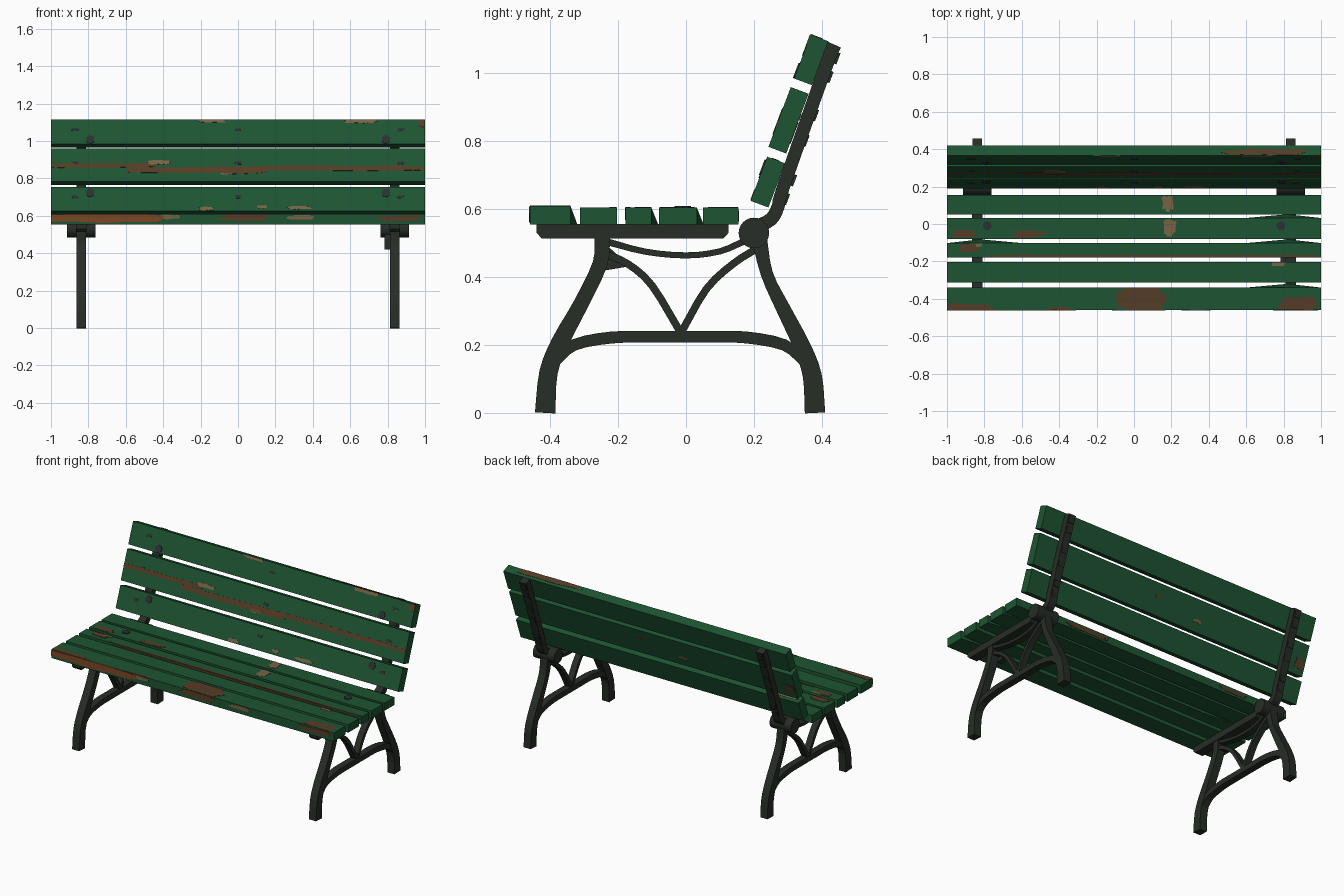
import bpy, bmesh, math, random
from mathutils import Matrix, Vector

random.seed(4)
if "Cube" in bpy.data.objects:
    bpy.data.objects.remove(bpy.data.objects["Cube"])


def material(name, rgb):
    m = bpy.data.materials.new(name)
    m.use_nodes = True
    m.diffuse_color = (*rgb, 1)
    m.node_tree.nodes["Principled BSDF"].inputs["Base Color"].default_value = (*rgb, 1)
    return m


GREEN = material("green_paint", (0.0125, 0.09, 0.032))
IRON = material("dark_iron", (0.02, 0.026, 0.019))
BOLT = material("bolt_grey", (0.025, 0.03, 0.028))
RUST = material("bare_brown_wood", (0.09, 0.046, 0.019))
ORANGE = material("orange_wood", (0.2, 0.062, 0.018))
TAN = material("pale_wood", (0.18, 0.125, 0.06))


def finish(bm, name, mat, matrix=Matrix()):
    bmesh.ops.recalc_face_normals(bm, faces=bm.faces)
    mesh = bpy.data.meshes.new(name)
    bm.to_mesh(mesh)
    bm.free()
    mesh.materials.append(mat)
    ob = bpy.data.objects.new(name, mesh)
    ob.matrix_world = matrix
    bpy.context.collection.objects.link(ob)
    return ob


def extrude_outline(name, pts, step, mat, matrix=Matrix()):
    """Closed solid from an outline and an extrusion vector."""
    bm = bmesh.new()
    face = bm.faces.new([bm.verts.new(p) for p in pts])
    out = bmesh.ops.extrude_face_region(bm, geom=[face])
    verts = [v for v in out["geom"] if isinstance(v, bmesh.types.BMVert)]
    bmesh.ops.translate(bm, vec=step, verts=verts)
    return finish(bm, name, mat, matrix)


def plate(name, pts, x, half):
    """Side-view outline given thickness across the bench."""
    return extrude_outline(name, [(x - half, y, z) for y, z in pts], (2 * half, 0, 0), IRON)


def smooth_path(pts, steps=3):
    """Catmull-Rom through (y, z, width) points."""
    p = [Vector(q) for q in pts]
    p = [2 * p[0] - p[1]] + p + [2 * p[-1] - p[-2]]
    out = []
    for a, b, c, d in zip(p, p[1:], p[2:], p[3:]):
        for i in range(steps):
            t = i / steps
            out.append(b + (c - a) * t / 2 + (2 * a - 5 * b + 4 * c - d) * t * t / 2
                       + (3 * b - a - 3 * c + d) * t ** 3 / 2)
    return out + [p[-2]]


def ribbon(name, pts, x, half):
    """Bar of varying width following a side-view path."""
    path = smooth_path(pts)
    left, right = [], []
    for i, q in enumerate(path):
        d = (path[min(i + 1, len(path) - 1)] - path[max(i - 1, 0)]).to_2d().normalized()
        n = Vector((-d.y, d.x)) * q.z / 2
        left.append(q.to_2d() + n)
        right.append(q.to_2d() - n)
    return plate(name, left + right[::-1], x, half)


def cylinder(name, radius, depth, matrix, mat, sides):
    bm = bmesh.new()
    bmesh.ops.create_cone(bm, cap_ends=True, segments=sides, radius1=radius,
                          radius2=radius, depth=depth)
    return finish(bm, name, mat, matrix)


def box(name, size, matrix, mat):
    bm = bmesh.new()
    bmesh.ops.create_cube(bm, size=1)
    bmesh.ops.scale(bm, vec=size, verts=bm.verts)
    return finish(bm, name, mat, matrix)


# Slats: local x along the bench, y across the board, z out of its face
def slat(name, y, z, half_w, half_d, tilt=0, bulge=(0, 0)):
    m = Matrix.Translation((0, y, z)) @ Matrix.Rotation(tilt, 4, "X")
    bm = bmesh.new()
    rings = []
    for x, extra in ((-1, 0), (-.82, bulge[0]), (-.6, 0), (.6, 0), (.82, bulge[1]), (1, 0)):
        rings.append([bm.verts.new(c) for c in (
            (x, -half_w, -half_d), (x, half_w + extra, -half_d),
            (x, half_w, half_d), (x, -half_w, half_d))])
    for a, b in zip(rings, rings[1:]):
        for i in range(4):
            j = (i + 1) % 4
            bm.faces.new((a[i], a[j], b[j], b[i]))
    bm.faces.new(rings[0])
    bm.faces.new(rings[-1])
    finish(bm, name, GREEN, m)
    return m, half_w, half_d


LEAN = math.radians(69.5)
SLATS = {
    "seat_1": slat("seat_slat_1", -.40, .582, .06, .027, 0, (0, .02)),
    "seat_2": slat("seat_slat_2", -.258, .58, .054, .025),
    "seat_3": slat("seat_slat_3", -.14, .58, .038, .025, 0, (.02, .02)),
    "seat_4": slat("seat_slat_4", -.024, .58, .056, .025, 0, (0, .02)),
    "seat_5": slat("seat_slat_5", .102, .58, .052, .025),
    "low": slat("back_slat_lower", .241, .68, .0695, .028, LEAN),
    "mid": slat("back_slat_middle", .302, .862, .094, .028, LEAN),
    "high": slat("back_slat_upper", .369, 1.04, .069, .028, LEAN),
}


# Worn paint: thin ragged plates on a chosen side of a slat
def patch(mat, key, side, x, v, half_x, half_v, count=18):
    m, hw, hd = SLATS[key]
    limit = hw if side in ("face", "rear") else hd
    place = {"face": lambda s, t: (s, t, hd), "rear": lambda s, t: (s, t, -hd),
             "front": lambda s, t: (s, -hw, t), "top": lambda s, t: (s, hw, t)}[side]
    step = {"face": (0, 0, .002), "rear": (0, 0, -.002),
            "front": (0, -.002, 0), "top": (0, .002, 0)}[side]
    pts = []
    for i in range(count):
        a = math.tau * i / count
        r = random.uniform(.75, 1.2)
        c, s = math.cos(a), math.sin(a)
        px = x + half_x * math.copysign(abs(c) ** .7, c) * (r if half_x < .3 else 1)
        pv = v + half_v * math.copysign(abs(s) ** .5, s) * r
        # a tiny inset keeps clamped points distinct
        pts.append(place(max(-1, min(1, px)) - .0004 * c, max(-limit, min(limit, pv)) - .0004 * s))
    extrude_outline("worn_" + key + "_" + side, pts, step, mat, m)


for spec in (
    ("seat_1", "face", -.88, -.05, .14, .025), ("seat_1", "face", .04, 0, .13, .075),
    ("seat_1", "face", .87, -.03, .1, .04), ("seat_1", "face", -.4, -.055, .06, .012),
    ("seat_1", "front", .04, .01, .14, .02), ("seat_1", "front", .87, .005, .12, .018),
    ("seat_3", "front", .1, .005, .9, .018), ("seat_3", "face", .1, -.031, .89, .008),
    ("seat_3", "face", -.88, .01, .05, .02),
    ("seat_4", "face", -.57, -.03, .08, .02), ("seat_4", "face", -.91, -.03, .06, .022),
    ("seat_5", "top", .47, 0, .15, .016), ("seat_5", "top", -.6, 0, .1, .012),
):
    patch(RUST, *spec)
for spec in (
    ("high", "top", .7, .01, .22, .018), ("high", "face", .985, .05, .02, .025),
    ("mid", "rear", -.96, -.03, .03, .035), ("mid", "rear", .1, .02, .02, .01),
    ("mid", "face", -.76, -.002, .32, .014), ("mid", "face", -.22, -.03, .38, .02),
    ("mid", "face", .52, -.02, .5, .016),
):
    patch(RUST, *spec)
patch(ORANGE, "seat_1", "front", -.72, .004, .32, .022, 24)
for spec in (
    ("high", "face", -.14, .062, .07, .01), ("high", "face", .65, .06, .08, .012),
    ("mid", "face", -.42, .014, .06, .012), ("mid", "face", -.06, -.045, .04, .01),
    ("low", "face", -.17, -.055, .04, .01), ("low", "face", .33, -.05, .06, .01),
    ("low", "face", .13, -.045, .025, .01), ("low", "top", -.9, 0, .08, .012),
    ("seat_1", "front", -.36, .012, .05, .012), ("seat_1", "front", .33, .01, .08, .012),
    ("seat_2", "face", .77, .045, .04, .014), ("seat_3", "face", -.84, .028, .035, .01),
    ("seat_4", "face", .19, .01, .035, .045), ("seat_5", "face", .18, .01, .03, .042),
    ("mid", "rear", -.2, -.03, .03, .01),
):
    patch(TAN, *spec)
for key in ("low", "mid", "high"):
    for x in (-.87, 0, .87):
        patch(BOLT, key, "face", x, .012, .02, .009, 9)

# Cast iron end frames
for side, x in (("right", -.838), ("left", .838)):
    def bar(part, half, *pts):
        ribbon(side + "_" + part, pts, x, half)

    bar("front_leg", .025, (-.247, .52, .046), (-.253, .44, .044), (-.31, .32, .045),
        (-.37, .21, .052), (-.405, .12, .054), (-.415, 0, .06))
    bar("back_leg", .025, (.215, .52, .046), (.238, .41, .036), (.285, .31, .042),
        (.34, .2, .05), (.372, .11, .056), (.38, 0, .06))
    bar("stretcher", .022, (-.385, .15, .03), (-.33, .2, .034), (-.22, .222, .035),
        (-.1, .224, .034), (.08, .224, .034), (.18, .222, .035), (.29, .2, .034), (.35, .15, .03))
    bar("seat_arch", .02, (-.235, .505, .02), (-.12, .475, .018), (0, .464, .018),
        (.1, .476, .018), (.18, .51, .02))
    bar("front_brace", .02, (-.24, .47, .022), (-.17, .438, .022), (-.1, .375, .022), (-.015, .235, .022))
    bar("back_brace", .02, (.21, .485, .022), (.14, .44, .022), (.06, .365, .022), (-.015, .235, .022))
    bar("back_post", .025, (.2, .545, .04), (.25, .57, .04), (.272, .61, .038),
        (.286, .663, .038), (.413, 1.023, .04), (.437, 1.085, .042))
    plate(side + "_seat_rail", [(-.44, .556), (-.44, .53), (-.425, .514), (.11, .514),
                                (.125, .53), (.125, .556)], x, .028)
    hub = cylinder(side + "_hub", .045, .15, Matrix.Translation((x, .2, .53))
                   @ Matrix.Rotation(math.pi / 2, 4, "Y"), IRON, 24)
    for poly in hub.data.polygons:
        poly.use_smooth = len(poly.vertices) == 4

    # Bolts through the slats and ridged nuts behind the post
    sign = math.copysign(1, x)
    for key, inset, offset in (("low", .79, .035), ("high", .79, -.045), ("seat_4", .785, .014)):
        m, hw, hd = SLATS[key]
        cylinder(side + "_bolt_" + key, .024, .008,
                 m @ Matrix.Translation((sign * inset, offset, hd)), BOLT, 8)
    for key in ("low", "mid", "high"):
        m, hw, hd = SLATS[key]
        for v in (-.4 * hw, .45 * hw):
            box(side + "_nut_" + key, (.04, .035, .01),
                m @ Matrix.Translation((x, v, -hd - .041)), IRON)

# Small gusset inside one front leg
plate("leg_gusset", [(-.237, .42), (-.165, .432), (-.24, .5)], .8, .018)
